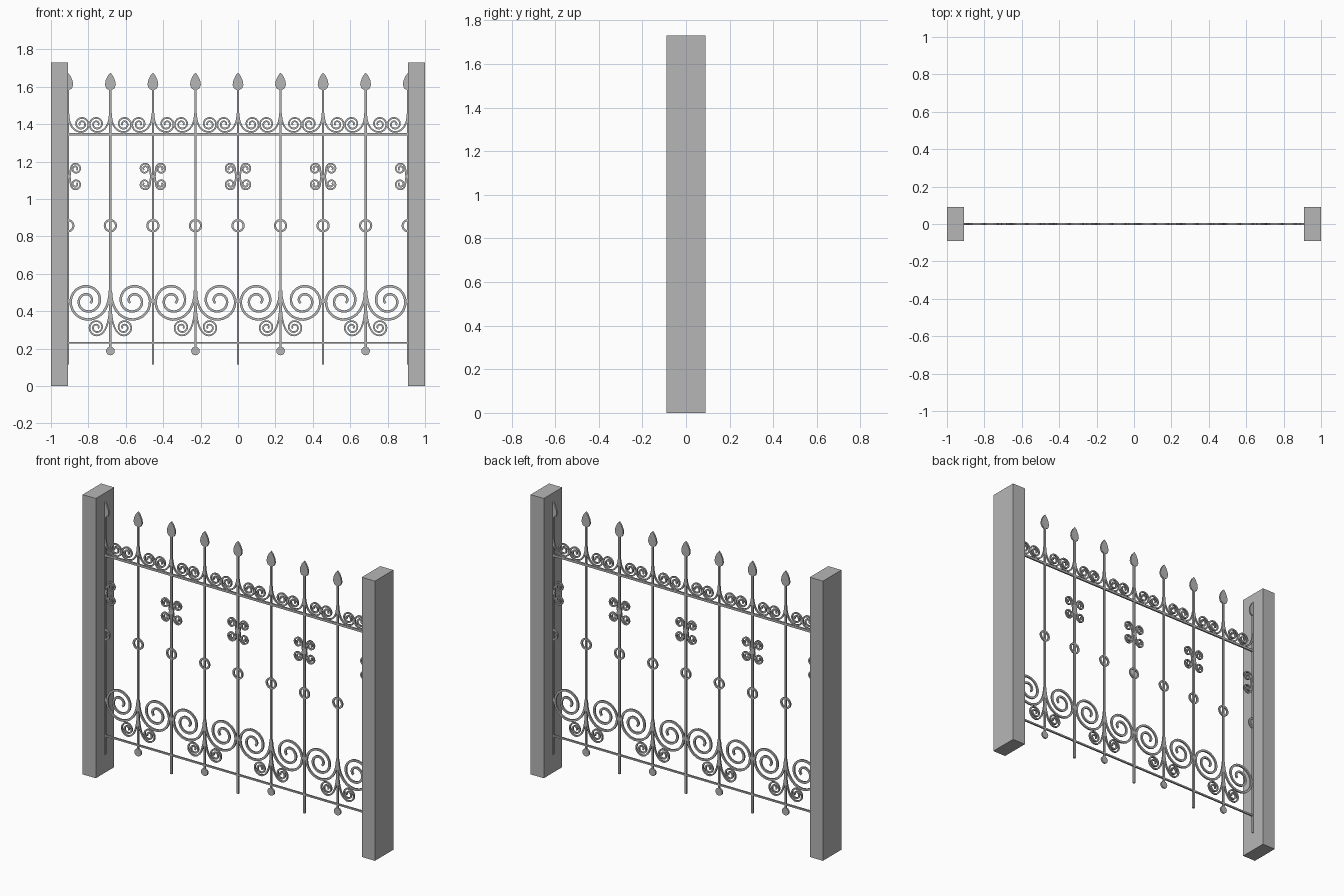
import bpy, bmesh
from math import sin, cos, pi
from mathutils import Vector

if "Cube" in bpy.data.objects:
    bpy.data.objects.remove(bpy.data.objects["Cube"])

grey = bpy.data.materials.new("iron grey")
grey.use_nodes = True
grey.diffuse_color = (0.47, 0.47, 0.47, 1)
grey.node_tree.nodes["Principled BSDF"].inputs["Base Color"].default_value = grey.diffuse_color

PITCH = 0.2275      # spacing of the upright bars
EDGE = 0.91         # inner face of the posts
THICK = 0.01        # depth of the ironwork


def finish(bm, name):
    bmesh.ops.recalc_face_normals(bm, faces=bm.faces)
    mesh = bpy.data.meshes.new(name)
    bm.to_mesh(mesh)
    bm.free()
    mesh.materials.append(grey)
    obj = bpy.data.objects.new(name, mesh)
    bpy.context.collection.objects.link(obj)


def box(bm, x0, x1, z0, z1, depth=THICK):
    verts = bmesh.ops.create_cube(bm, size=1)["verts"]
    for v in verts:
        v.co = ((x0 + x1) / 2 + v.co.x * (x1 - x0), v.co.y * depth,
                (z0 + z1) / 2 + v.co.z * (z1 - z0))


def plate(bm, outline):
    """Flat cut-out with the given x, z outline."""
    face = bm.faces.new([bm.verts.new((x, -THICK / 2, z)) for x, z in outline])
    out = bmesh.ops.extrude_face_region(bm, geom=[face])["geom"]
    moved = [g for g in out if isinstance(g, bmesh.types.BMVert)]
    bmesh.ops.translate(bm, verts=moved, vec=(0, THICK, 0))


def ribbon(bm, path, width, closed=False):
    """Flat bar of rectangular section bent along an x, z path."""
    pts = [Vector(p) for p in path]
    n, rows = len(pts), []
    for i, p in enumerate(pts):
        a = pts[i - 1] if i or closed else p
        b = pts[(i + 1) % n] if i < n - 1 or closed else p
        t = (b - a).normalized()
        side = Vector((-t.y, t.x)) * width / 2
        rows.append([bm.verts.new((p.x + side.x * s, y * THICK * 0.46, p.y + side.y * s))
                     for s, y in ((1, 1), (1, -1), (-1, -1), (-1, 1))])
    for i in range(n if closed else n - 1):
        r, q = rows[i], rows[(i + 1) % n]
        for j in range(4):
            k = (j + 1) % 4
            bm.faces.new((r[j], r[k], q[k], q[j]))
    if not closed:
        bm.faces.new(rows[0])
        bm.faces.new(rows[-1])


def circle(x, z, r, n=24):
    return [(x + r * cos(2 * pi * i / n), z + r * sin(2 * pi * i / n)) for i in range(n)]


def spiral(cx, cz, r, turns, steps, shrink=0.8):
    """Inward curl that starts at the lowest point and rises outward."""
    out = []
    for i in range(steps + 1):
        t = i / steps
        a = -pi / 2 + 2 * pi * turns * t
        rad = r * (1 - shrink * t)
        out.append((cx + rad * cos(a), cz + rad * sin(a)))
    return out


def bezier(p0, p1, p2, p3, steps=10):
    ps = [Vector(p) for p in (p0, p1, p2, p3)]
    out = []
    for i in range(steps):
        t = i / steps
        u = 1 - t
        out.append(tuple(ps[0] * u**3 + ps[1] * 3 * u * u * t + ps[2] * 3 * u * t * t + ps[3] * t**3))
    return out


def scroll(bm, x, side, cx, cz, r, start, width, turns=1.85, steps=44):
    """Stem leaving the bar downward, then curling up into a spiral."""
    low = cz - r
    path = bezier((0.003, start), (0.004, low + (start - low) * 0.4), (cx * 0.4, low), (cx, low))
    path += spiral(cx, cz, r, turns, steps)
    ribbon(bm, [(x + side * px, pz) for px, pz in path], width)


# Square end posts
for side, label in ((-1, "right_post"), (1, "left_post")):
    bm = bmesh.new()
    box(bm, min(side, side * EDGE), max(side, side * EDGE), 0, 1.73, 0.18)
    finish(bm, label)

# Horizontal rails
for label, z, h in (("top_rail", 1.346, 0.014), ("bottom_rail", 0.231, 0.01)):
    bm = bmesh.new()
    box(bm, -EDGE, EDGE, z - h / 2, z + h / 2)
    finish(bm, label)

names = ("upright_bars", "spear_heads", "rings", "foot_discs", "top_scrolls",
         "large_scrolls", "lower_scrolls", "bar_c_scrolls", "collars")
part = {n: bmesh.new() for n in names}
leaf = [(0.008, 1.583), (0.021, 1.59), (0.029, 1.61), (0.025, 1.634), (0.013, 1.66)]

for k in range(-4, 5):
    x = k * PITCH
    odd = k % 2 == 1
    # Upright with spear head and ring
    box(part["upright_bars"], x - 0.006, x + 0.006, 0.19 if odd else 0.115, 1.59)
    outline = leaf + [(0, 1.675)] + [(-a, b) for a, b in reversed(leaf)]
    plate(part["spear_heads"], [(x + a, b) for a, b in outline])
    ribbon(part["rings"], circle(x, 0.857, 0.03), 0.011, closed=True)

    # Bar feet and centre collars
    if odd:
        plate(part["foot_discs"], circle(x, 0.187, 0.023, 16))
    else:
        plate(part["collars"], circle(x, 0.455, 0.014, 10))
        box(part["collars"], x - 0.015, x + 0.015, 1.112, 1.128)

    for side in (-1, 1):
        # Scrolls resting on the top rail
        if abs(x + side * PITCH) < 1:
            scroll(part["top_scrolls"], x, side, 0.073, 1.4, 0.042, 1.46, 0.009)
        if odd:
            # Large and small scroll pairs near the foot
            scroll(part["large_scrolls"], x, side, 0.123, 0.455, 0.1, 0.51, 0.013)
            scroll(part["lower_scrolls"], x, side, 0.073, 0.313, 0.043, 0.43, 0.009)
        else:
            # Back-to-back C scrolls with a curl at each end
            curl = spiral(0.042, 1.079, 0.028, 1.4, 26, 0.75)
            half = bezier((0.01, 1.12), (0.017, 1.1), (0.008, 1.051), (0.042, 1.051)) + curl
            top = [(a, 2.24 - b) for a, b in reversed(half[1:])]
            ribbon(part["bar_c_scrolls"], [(x + side * a, b) for a, b in top + half], 0.009)

for label, bm in part.items():
    finish(bm, label)
